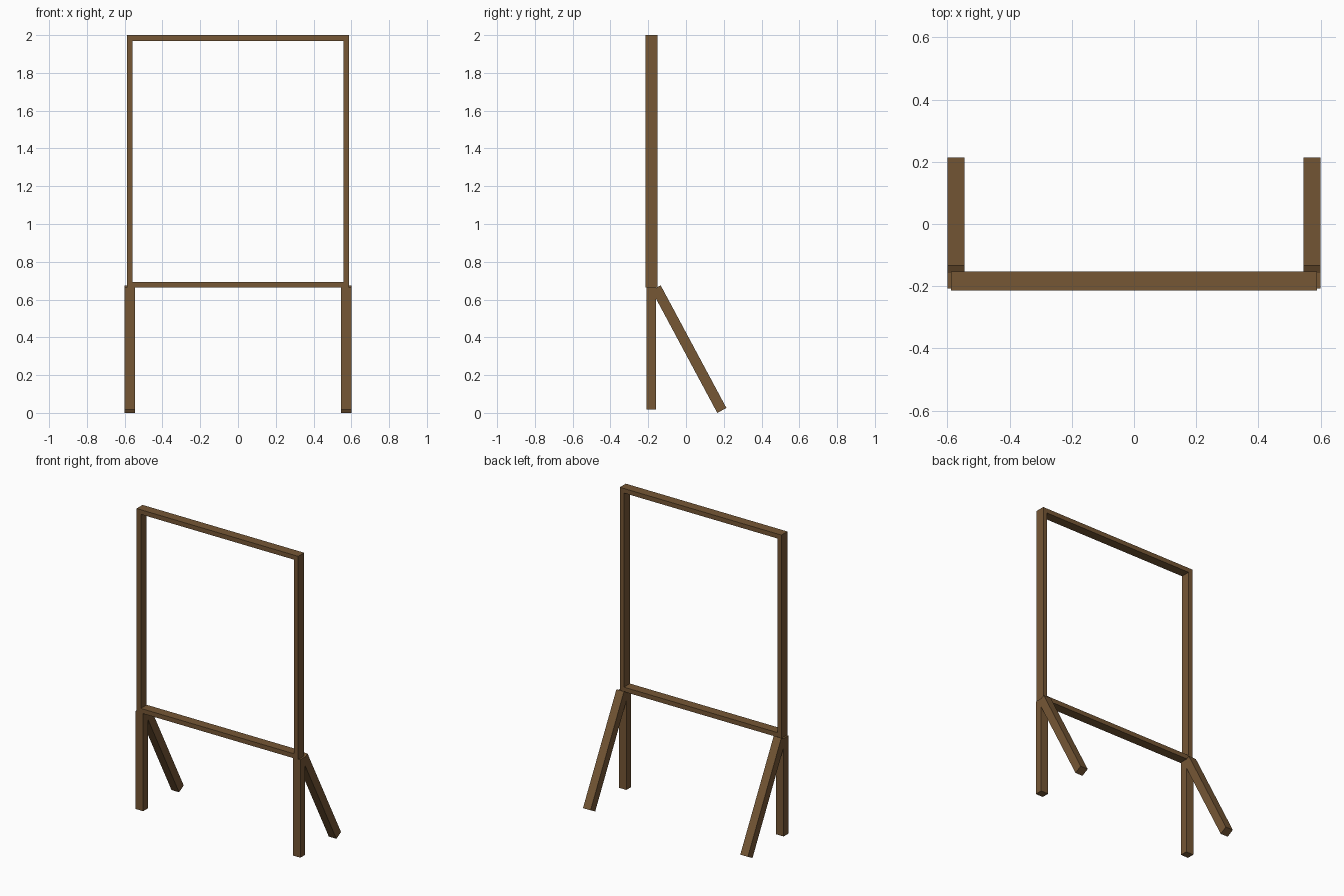
import bpy, bmesh, math
from mathutils import Matrix, Vector

if "Cube" in bpy.data.objects:
    bpy.data.objects.remove(bpy.data.objects["Cube"])

wood = bpy.data.materials.new("brown_wood")
wood.diffuse_color = (0.18, 0.095, 0.036, 1)
wood.use_nodes = True
wood.node_tree.nodes["Principled BSDF"].inputs["Base Color"].default_value = wood.diffuse_color


def beam(name, center, size, tilt=0.0):
    """Box of the given size, tilted about the x axis."""
    bm = bmesh.new()
    bmesh.ops.create_cube(bm, size=1)
    bm.transform(Matrix.Translation(center) @ Matrix.Rotation(tilt, 4, 'X')
                 @ Matrix.Diagonal((*size, 1)))
    mesh = bpy.data.meshes.new(name)
    bm.to_mesh(mesh)
    bm.free()
    mesh.materials.append(wood)
    obj = bpy.data.objects.new(name, mesh)
    bpy.context.collection.objects.link(obj)
    return obj


# Upright rectangular frame
HALF_W, BOTTOM, TOP = 0.588, 0.663, 2.0
BAR, DEPTH, FRAME_Y = 0.03, 0.062, -0.183
for name, z in (("frame_top_rail", TOP - BAR / 2), ("frame_bottom_rail", BOTTOM + BAR / 2)):
    beam(name, (0, FRAME_Y, z), (2 * (HALF_W - BAR), DEPTH, BAR))

# Rear leg side profile: outer edge runs from foot to top
foot, head = Vector((0, 0.214, 0.026)), Vector((0, -0.134, 0.675))
axis = head - foot
tilt = math.atan2(-axis.y, axis.z)
LEG = 0.055
inward = Vector((0, -math.cos(tilt), -math.sin(tilt))) * LEG / 2
rear_center = (foot + head) / 2 + inward

for side, s in (("left", -1), ("right", 1)):
    # Frame stile
    beam(f"frame_stile_{side}", (s * (HALF_W - BAR / 2), FRAME_Y, (TOP + BOTTOM) / 2),
         (BAR, DEPTH, TOP - BOTTOM))
    # Vertical front leg and slanted rear leg
    x = s * (0.6 - LEG / 2)
    beam(f"front_leg_{side}", (x, -0.183, 0.3405), (LEG, 0.05, 0.645))
    beam(f"rear_leg_{side}", (x, rear_center.y, rear_center.z), (LEG, LEG, axis.length), tilt)
